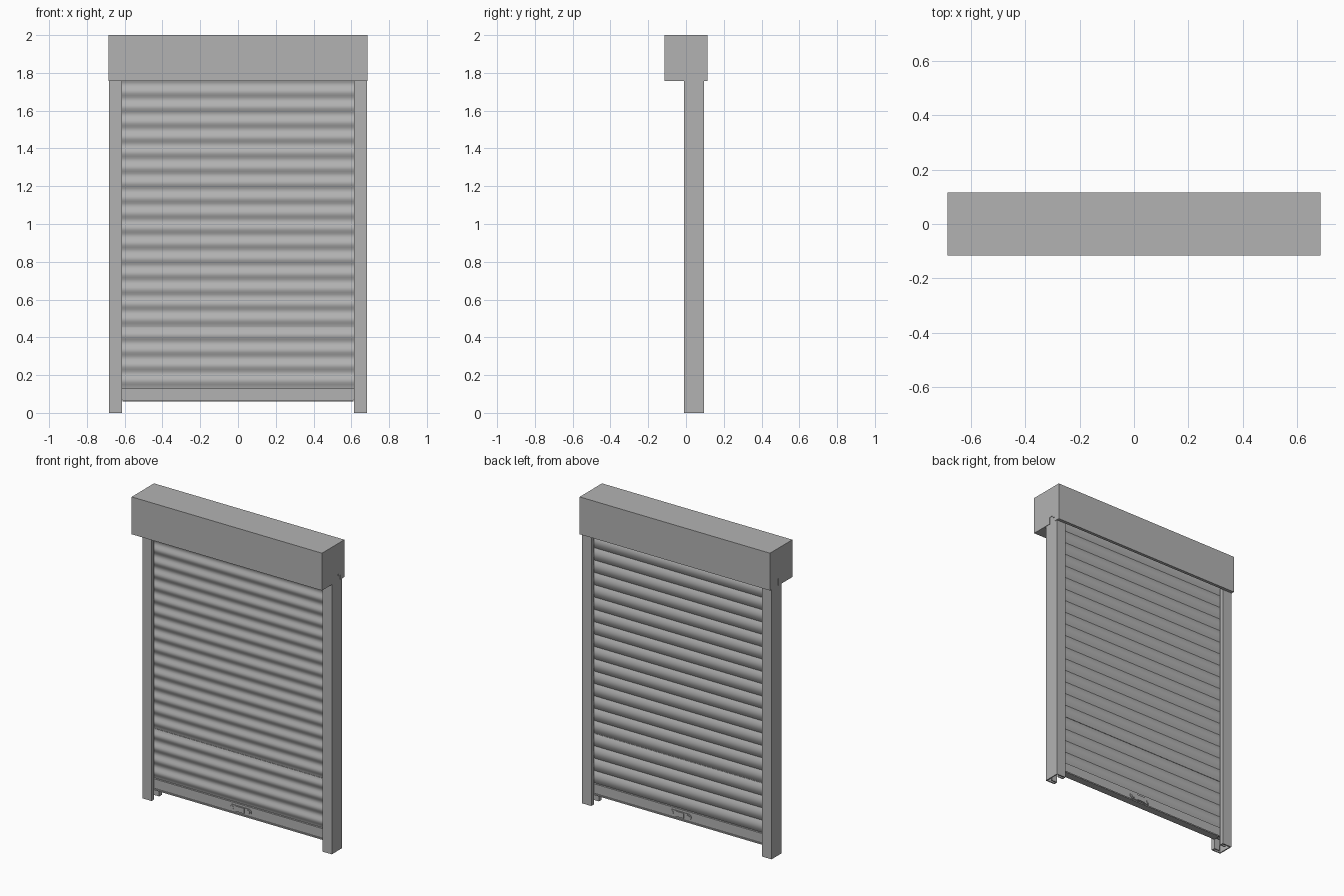
import bpy, bmesh, math
from mathutils import Vector

if "Cube" in bpy.data.objects:
    bpy.data.objects.remove(bpy.data.objects["Cube"])

grey = bpy.data.materials.new("shutter grey")
grey.diffuse_color = (0.45, 0.45, 0.45, 1)
grey.use_nodes = True
grey.node_tree.nodes["Principled BSDF"].inputs["Base Color"].default_value = grey.diffuse_color


def extrude(name, pts, offset, place, smooth=False):
    """Extrude a closed 2D outline; place() maps its points to 3D."""
    bm = bmesh.new()
    face = bm.faces.new([bm.verts.new(place(a, b)) for a, b in pts])
    new = bmesh.ops.extrude_face_region(bm, geom=[face])["geom"]
    bmesh.ops.translate(bm, vec=Vector(offset),
                        verts=[v for v in new if isinstance(v, bmesh.types.BMVert)])
    bmesh.ops.recalc_face_normals(bm, faces=bm.faces)
    me = bpy.data.meshes.new(name)
    bm.to_mesh(me)
    bm.free()
    me.materials.append(grey)
    ob = bpy.data.objects.new(name, me)
    bpy.context.collection.objects.link(ob)
    if smooth:
        bpy.ops.object.select_all(action='DESELECT')
        ob.select_set(True)
        bpy.context.view_layer.objects.active = ob
        bpy.ops.object.shade_smooth_by_angle(angle=math.radians(30))
    return ob


def along_x(name, pts, x0, x1, smooth=False):
    return extrude(name, pts, (x1 - x0, 0, 0), lambda y, z: (x0, y, z), smooth)


def rect(a0, a1, b0, b1):
    return [(a0, b0), (a1, b0), (a1, b1), (a0, b1)]


BOX_Z, W = 1.757, 0.685
CY = 0.042  # middle plane of the curtain

# Housing shell, open underneath where the curtain drops out
along_x("housing", [(-0.115, BOX_Z), (-0.01, BOX_Z), (-0.01, BOX_Z + 0.008),
                    (-0.107, BOX_Z + 0.008), (-0.107, 1.992), (0.107, 1.992),
                    (0.107, BOX_Z + 0.008), (0.095, BOX_Z + 0.008), (0.095, BOX_Z),
                    (0.115, BOX_Z), (0.115, 2.0), (-0.115, 2.0)], -W + 0.003, W - 0.003)

# End caps with a stepped notch over each rail
cap = [(-0.115, BOX_Z), (0.03, BOX_Z), (0.03, BOX_Z + 0.045), (0.055, BOX_Z + 0.045),
       (0.055, BOX_Z + 0.03), (0.075, BOX_Z + 0.03), (0.075, BOX_Z),
       (0.115, BOX_Z), (0.115, 2.0), (-0.115, 2.0)]
for side, s in (("left", -1), ("right", 1)):
    along_x(side + "_end_cap", cap, s * (W - 0.003), s * W)

    # Guide rail: hollow channel with returned lips around the slot
    rail = [(0.682, -0.01), (0.615, -0.01), (0.615, 0.017), (0.655, 0.017),
            (0.655, 0.011), (0.621, 0.011), (0.621, -0.003), (0.675, -0.003),
            (0.675, 0.088), (0.621, 0.088), (0.621, 0.074), (0.655, 0.074),
            (0.655, 0.068), (0.615, 0.068), (0.615, 0.095), (0.682, 0.095)]
    extrude(side + "_guide_rail", rail, (0, 0, 1.805),
            lambda x, y, s=s: (s * x, y, 0))

# Slatted curtain: rounded ripple in front, creased slats behind
PITCH, N = 0.0803, 8


def curtain(name, z0, count):
    front, back = [], []
    for i in range(count * N + 1):
        t = i / N
        z = z0 + PITCH * t
        front.append((CY - 0.006 - 0.006 * (1 - math.cos(2 * math.pi * t)), z))
        back.append((CY + 0.006 + 0.012 * abs(math.sin(math.pi * t)), z))
    along_x(name, front + back[::-1], -0.645, 0.645, True)


curtain("lower_curtain", 0.13, 4)
top_start = 0.13 + 4 * PITCH + 0.004
curtain("upper_curtain", top_start, 17)
along_x("curtain_joint", rect(CY - 0.003, CY + 0.003, 0.44, 0.465), -0.645, 0.645)

# Roll inside the housing
along_x("curtain_roll", [(0.005 + 0.075 * math.cos(a * math.pi / 16),
                          1.895 + 0.075 * math.sin(a * math.pi / 16)) for a in range(32)],
        -0.64, 0.64, True)

# Bottom bar with a wider foot
along_x("bottom_bar", rect(CY - 0.016, CY + 0.016, 0.067, 0.129), -0.645, 0.645)
along_x("bottom_foot", rect(CY - 0.024, CY + 0.024, 0.06, 0.068), -0.612, 0.612)


# Lift handle with lock plates on both faces of the bar
def capsule(half, r):
    pts = []
    for k in range(26):
        a = -math.pi / 2 + math.pi * (k % 13) / 12 + (math.pi if k > 12 else 0)
        pts.append(((half if k < 13 else -half) + r * math.cos(a), 0.096 + r * math.sin(a)))
    return pts


for face, s in (("front", -1), ("back", 1)):
    y = CY + s * 0.016
    put = lambda x, z, y=y: (x, y, z)
    extrude(face + "_handle_plate", capsule(0.061, 0.019), (0, s * 0.004, 0), put)
    extrude(face + "_handle_grip", rect(-0.03, 0.03, 0.079, 0.113), (0, s * 0.008, 0), put)
    for side, x0 in (("left", -0.058), ("right", 0.058)):
        ring = [(x0 + 0.012 * math.cos(k * math.pi / 8), 0.096 + 0.012 * math.sin(k * math.pi / 8))
                for k in range(16)]
        extrude(face + "_" + side + "_lock", ring, (0, s * 0.007, 0), put)
